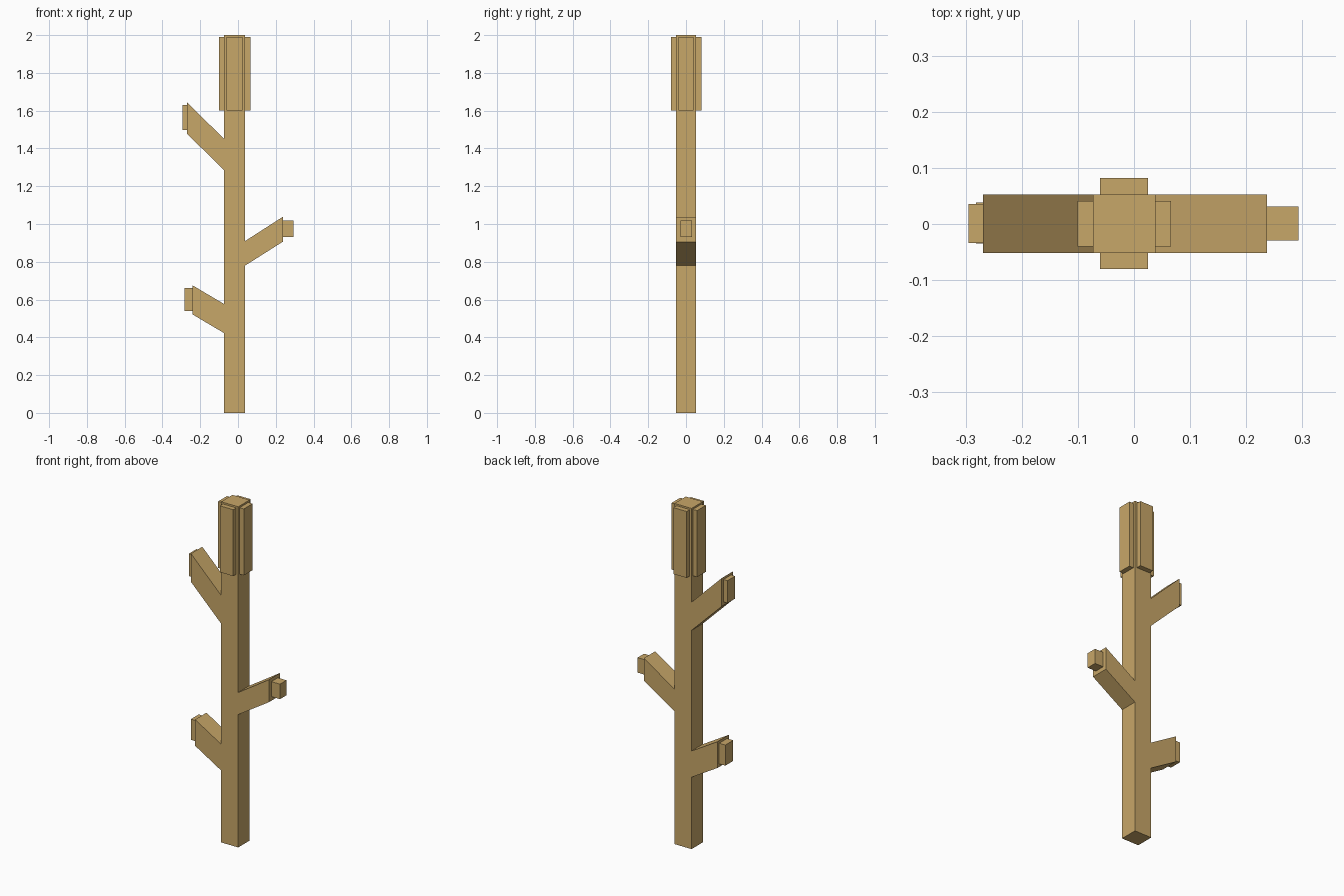
import bpy, bmesh

if "Cube" in bpy.data.objects:
    bpy.data.objects.remove(bpy.data.objects["Cube"])

wood = bpy.data.materials.new("tan wood")
wood.diffuse_color = (0.575, 0.385, 0.14, 1.0)
wood.use_nodes = True
wood.node_tree.nodes["Principled BSDF"].inputs["Base Color"].default_value = wood.diffuse_color


def prism(name, outline, y0, y1):
    """Extrude an x-z outline from y0 to y1."""
    bm = bmesh.new()
    face = bm.faces.new([bm.verts.new((x, y0, z)) for x, z in outline])
    ext = bmesh.ops.extrude_face_region(bm, geom=[face])
    moved = [g for g in ext["geom"] if isinstance(g, bmesh.types.BMVert)]
    bmesh.ops.translate(bm, verts=moved, vec=(0, y1 - y0, 0))
    bmesh.ops.recalc_face_normals(bm, faces=bm.faces)
    mesh = bpy.data.meshes.new(name)
    bm.to_mesh(mesh)
    bm.free()
    mesh.materials.append(wood)
    obj = bpy.data.objects.new(name, mesh)
    bpy.context.collection.objects.link(obj)
    return obj


def box(name, x0, x1, y0, y1, z0, z1):
    return prism(name, [(x0, z0), (x1, z0), (x1, z1), (x0, z1)], y0, y1)


LEFT, RIGHT = -0.073, 0.038
FRONT, BACK = -0.052, 0.053

# Trunk and its three slanted branches in one outline
outline = [
    (LEFT, 0), (RIGHT, 0),
    (RIGHT, 0.78), (0.237, 0.906), (0.237, 1.038), (RIGHT, 0.91),   # middle branch
    (RIGHT, 2), (LEFT, 2),
    (LEFT, 1.45), (-0.269, 1.643), (-0.269, 1.477), (LEFT, 1.284),  # upper branch
    (LEFT, 0.576), (-0.242, 0.676), (-0.242, 0.522), (LEFT, 0.422), # lower branch
]
prism("trunk_with_branches", outline, FRONT, BACK)

# Narrower stubs on the branch ends
box("upper_branch_tip", -0.295, -0.269, -0.034, 0.036, 1.497, 1.629)
box("middle_branch_tip", 0.237, 0.293, -0.029, 0.031, 0.93, 1.018)
box("lower_branch_tip", -0.282, -0.242, -0.035, 0.038, 0.54, 0.661)

# Four raised plates around the top of the trunk
Z0, Z1 = 1.6, 1.99
box("front_plate", -0.061, 0.025, -0.08, FRONT, Z0, Z1)
box("back_plate", -0.061, 0.025, BACK, 0.082, Z0, Z1)
box("left_plate", -0.101, LEFT, -0.04, 0.041, Z0, Z1)
box("right_plate", RIGHT, 0.066, -0.04, 0.041, Z0, Z1)
